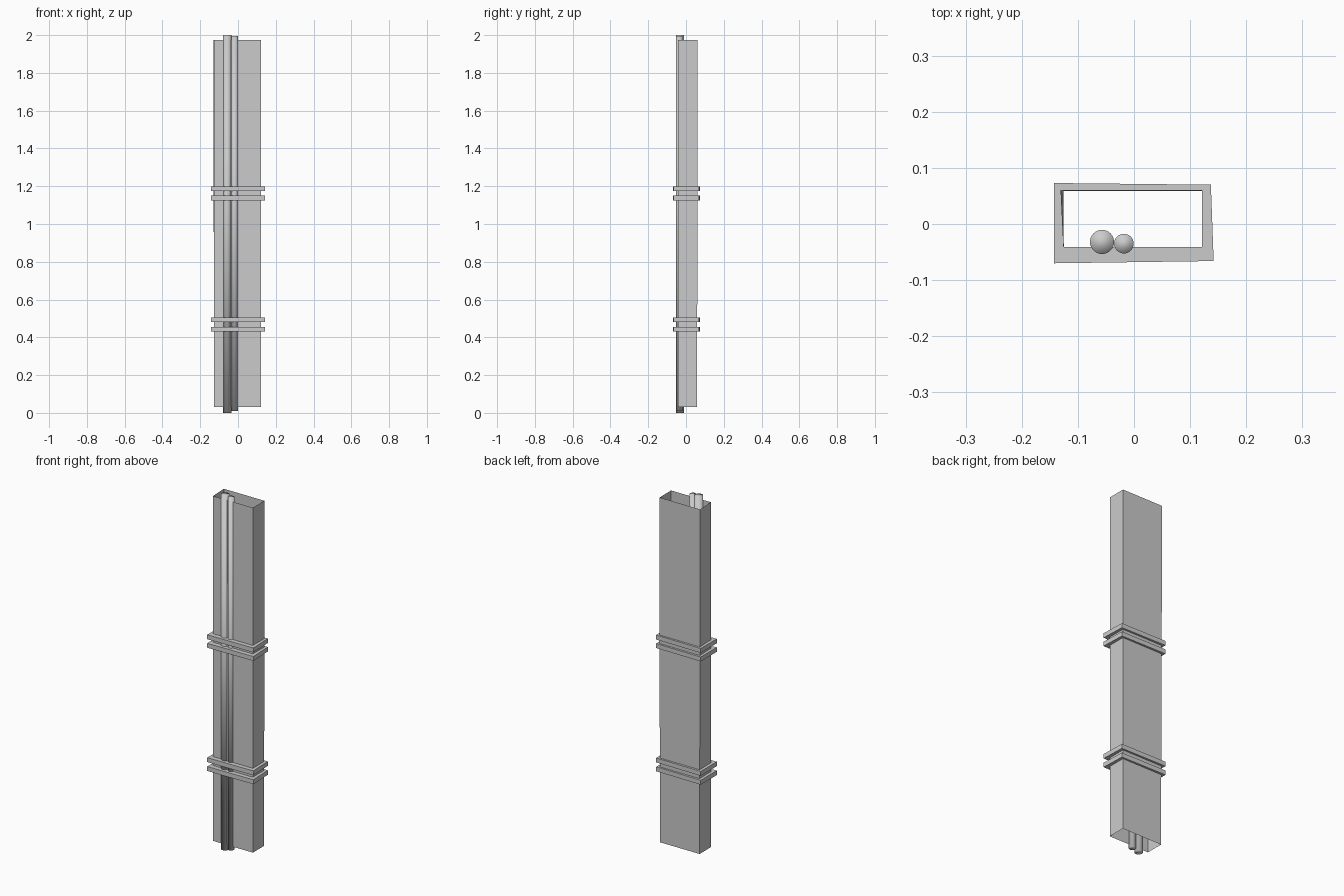
import bpy, bmesh

if "Cube" in bpy.data.objects:
    bpy.data.objects.remove(bpy.data.objects["Cube"])


def make_object(name, bm):
    bmesh.ops.recalc_face_normals(bm, faces=bm.faces)
    mesh = bpy.data.meshes.new(name)
    bm.to_mesh(mesh)
    bm.free()
    obj = bpy.data.objects.new(name, mesh)
    bpy.context.collection.objects.link(obj)
    return obj


def loft_loops(name, loops, closed):
    """Quads between successive four-sided loops; closed joins last to first."""
    bm = bmesh.new()
    rings = [[bm.verts.new(p) for p in loop] for loop in loops]
    pairs = list(zip(rings, rings[1:]))
    if closed:
        pairs.append((rings[-1], rings[0]))
    for a, b in pairs:
        for i in range(4):
            j = (i + 1) % 4
            bm.faces.new((a[i], a[j], b[j], b[i]))
    return make_object(name, bm)


def at_height(points, z):
    return [(x, y, z) for x, y in points]


# Open-ended sheet sleeve with a very slight lean
SLEEVE_LOW = [(-0.126, -0.042), (0.122, -0.042), (0.122, 0.059), (-0.126, 0.059)]
SLEEVE_TOP = [(-0.126, -0.042), (0.122, -0.042), (0.122, 0.061), (-0.131, 0.061)]
loft_loops("sleeve", [at_height(SLEEVE_LOW, 0.03), at_height(SLEEVE_TOP, 1.975)], False)

# Straps wrapped around the sleeve and pipes, in two pairs
OUTER = [(-0.143, -0.070), (0.142, -0.066), (0.137, 0.070), (-0.143, 0.073)]
INNER = [(-0.125, -0.041), (0.121, -0.041), (0.121, 0.060), (-0.128, 0.060)]
for i, z in enumerate((0.443, 0.493, 1.138, 1.186)):
    lo, hi = z - 0.0125, z + 0.0125
    loft_loops(f"strap_{i + 1}", [at_height(OUTER, lo), at_height(OUTER, hi),
                                  at_height(INNER, hi), at_height(INNER, lo)], True)

# Two upright pipes set into the front wall
for name, x, y, r, z0, z1 in (("wide_pipe", -0.057, -0.032, 0.0215, 0.0, 2.0),
                              ("narrow_pipe", -0.018, -0.035, 0.0175, 0.01, 1.995)):
    bpy.ops.mesh.primitive_cylinder_add(vertices=32, radius=r, depth=z1 - z0,
                                        location=(x, y, (z0 + z1) / 2))
    pipe = bpy.context.object
    pipe.name = name
    bpy.ops.object.shade_smooth()
